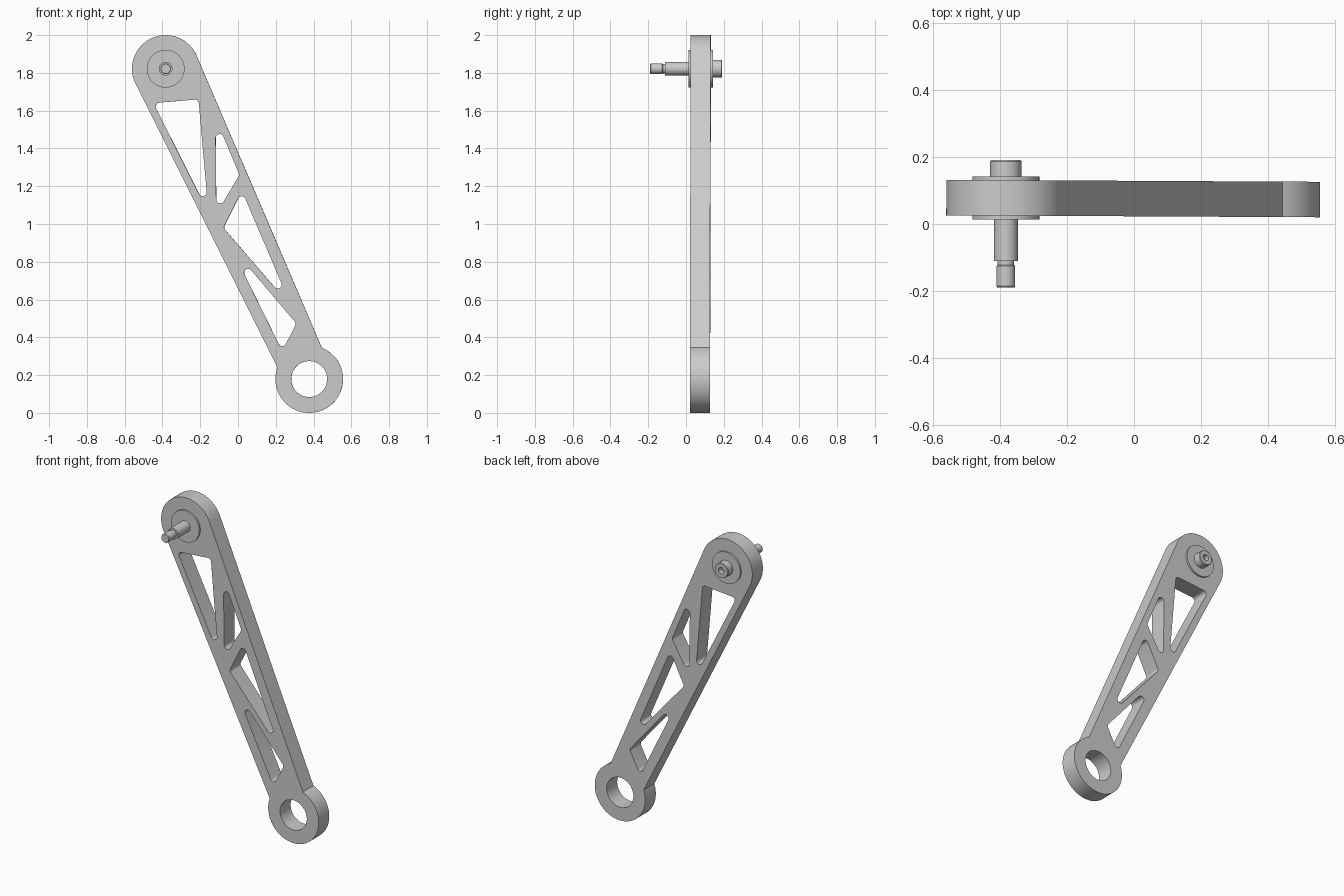
import bpy, bmesh, math
from mathutils import Vector

cube = bpy.data.objects.get("Cube")
if cube:
    bpy.data.objects.remove(cube, do_unlink=True)

COLOUR = (0.6, 0.6, 0.6, 1)
grey = bpy.data.materials.new("machined grey")
grey.use_nodes = True
grey.diffuse_color = COLOUR
grey.node_tree.nodes["Principled BSDF"].inputs["Base Color"].default_value = COLOUR

TOP = Vector((-0.383, 1.822))      # pivot pin centre (x, z)
BOTTOM = Vector((0.377, 0.179))    # ring centre (x, z)
RADIUS = 0.178


def arc(centre, radius, start, end, steps):
    """Points on an arc, angles in degrees."""
    pts = []
    for i in range(steps + 1):
        a = math.radians(start + (end - start) * i / steps)
        pts.append(centre + radius * Vector((math.cos(a), math.sin(a))))
    return pts


def rounded(corners, radius=0.021):
    """Polygon with every corner replaced by a tangent arc."""
    pts = []
    corners = [Vector(c) for c in corners]
    for i, p in enumerate(corners):
        u = (corners[i - 1] - p).normalized()
        v = (corners[(i + 1) % len(corners)] - p).normalized()
        half = math.acos(u.dot(v)) / 2
        centre = p + (u + v).normalized() * radius / math.sin(half)
        # The arc is centred on the direction pointing back at the corner
        middle = math.degrees(math.atan2(p.y - centre.y, p.x - centre.x))
        spread = 90 - math.degrees(half)
        turn = 1 if u.x * v.y - u.y * v.x < 0 else -1
        pts += arc(centre, radius, middle - turn * spread, middle + turn * spread, 8)
    return pts


def finish(obj):
    bpy.ops.object.select_all(action='DESELECT')
    obj.select_set(True)
    bpy.context.view_layer.objects.active = obj
    bpy.ops.object.shade_smooth_by_angle(angle=math.radians(30))


def plate(name, loops, thickness):
    """Flat plate from an outline and its openings, standing in the xz plane."""
    curve = bpy.data.curves.new(name, 'CURVE')
    curve.dimensions = '2D'
    curve.fill_mode = 'BOTH'
    curve.extrude = thickness / 2
    for pts in loops:
        spline = curve.splines.new('POLY')
        spline.points.add(len(pts) - 1)
        for sp, p in zip(spline.points, pts):
            sp.co = (p.x, p.y, 0, 1)
        spline.use_cyclic_u = True
    obj = bpy.data.objects.new(name, curve)
    bpy.context.collection.objects.link(obj)
    obj.rotation_euler = (math.pi / 2, 0, 0)
    bpy.ops.object.select_all(action='DESELECT')
    obj.select_set(True)
    bpy.context.view_layer.objects.active = obj
    bpy.ops.object.convert(target='MESH')
    obj = bpy.context.object
    bm = bmesh.new()
    bm.from_mesh(obj.data)
    bmesh.ops.remove_doubles(bm, verts=bm.verts, dist=0.0002)
    bmesh.ops.recalc_face_normals(bm, faces=bm.faces)
    bm.to_mesh(obj.data)
    bm.free()
    obj.data.materials.clear()
    obj.data.materials.append(grey)
    return obj


def lathe(name, profile, centre, segments=48):
    """Closed solid turned about a y axis from (radius, y) pairs."""
    bm = bmesh.new()
    verts = [bm.verts.new((r, y, 0)) for r, y in profile]
    edges = [bm.edges.new(pair) for pair in zip(verts, verts[1:])]
    bmesh.ops.spin(bm, geom=verts + edges, cent=(0, 0, 0), axis=(0, 1, 0),
                   angle=math.tau, steps=segments)
    bmesh.ops.remove_doubles(bm, verts=bm.verts, dist=0.00005)
    bmesh.ops.recalc_face_normals(bm, faces=bm.faces)
    mesh = bpy.data.meshes.new(name)
    bm.to_mesh(mesh)
    bm.free()
    mesh.materials.append(grey)
    obj = bpy.data.objects.new(name, mesh)
    bpy.context.collection.objects.link(obj)
    obj.location = (centre.x, 0, centre.y)
    finish(obj)


# Arm: rounded head, tapering sides and an eye ring at the foot
outline = arc(TOP, RADIUS, 206.5, 23, 40) + arc(BOTTOM, RADIUS + 0.001, 68, -200, 52)
eye = arc(BOTTOM, 0.095, 0, 352.5, 47)

# Truss openings along the arm
windows = [
    [(-0.447, 1.64), (-0.209, 1.66), (-0.156, 1.06)],
    [(-0.119, 1.562), (0.008, 1.26), (-0.114, 1.055)],
    [(0.021, 1.176), (0.283, 0.563), (-0.077, 0.98)],
    [(-0.04, 0.885), (0.309, 0.473), (0.234, 0.327)],
]
arm = plate("lever_arm", [outline, eye] + [rounded(w) for w in windows], 0.106)
arm.location.y = 0.076
arm.rotation_euler.z = math.radians(-0.3)
finish(arm)

# Bushing flanges either side of the head
lathe("bushing", [(0, 0.014), (0.1, 0.014), (0.1, 0.142), (0, 0.142)], TOP)

# Stepped pin at the front with a grooved, chamfered tip
lathe("pivot_pin", [(0, 0.03), (0.036, 0.03), (0.036, -0.11), (0.025, -0.11),
                    (0.025, -0.122), (0.028, -0.126), (0.028, -0.186),
                    (0.025, -0.19), (0, -0.19)], TOP, 32)

# Bolt head at the back with a drive socket
lathe("bolt_head", [(0, 0.13), (0.047, 0.13), (0.047, 0.187), (0.044, 0.191),
                    (0.02, 0.191), (0.02, 0.16), (0, 0.16)], TOP, 32)
